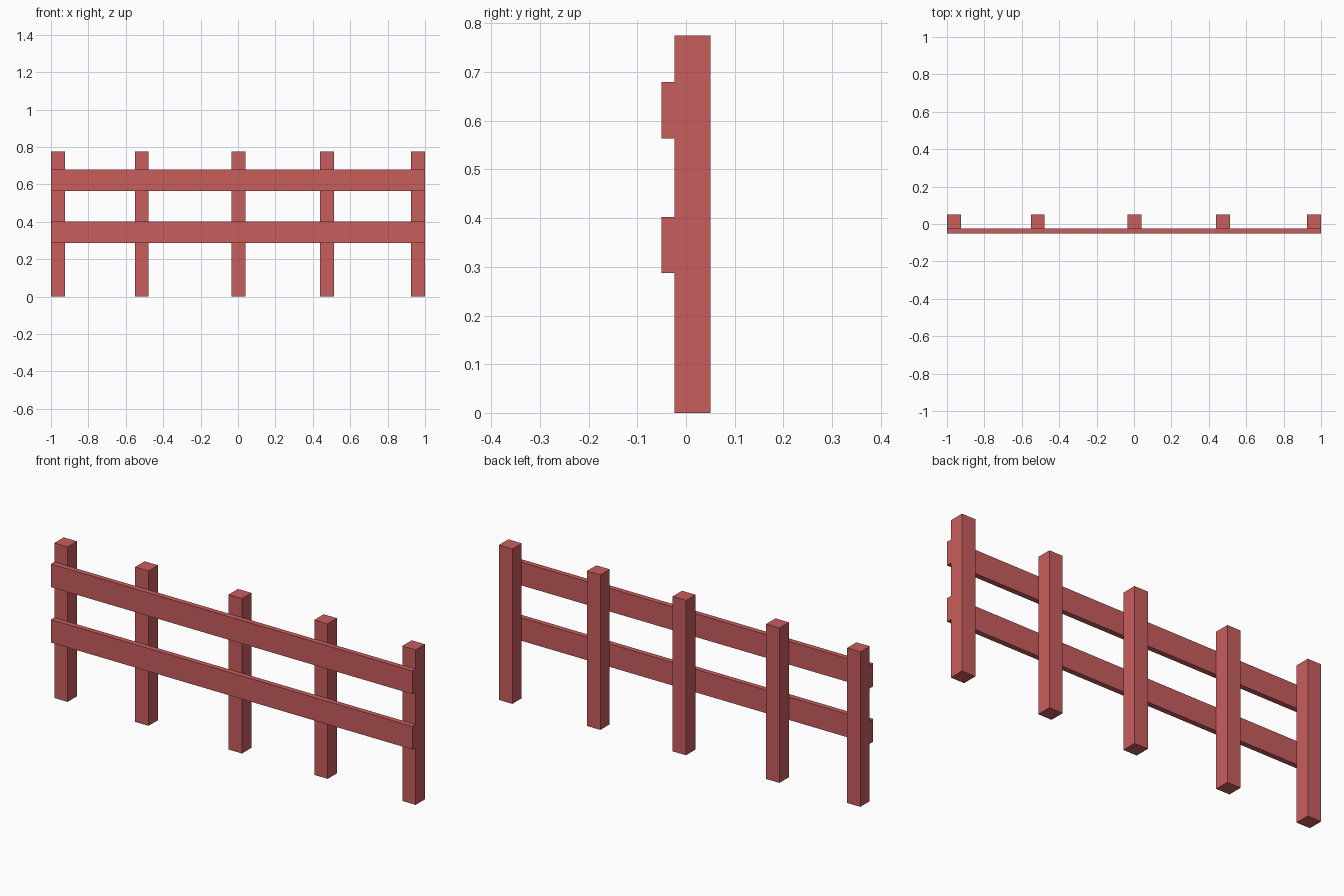
import bpy

if "Cube" in bpy.data.objects:
    bpy.data.objects.remove(bpy.data.objects["Cube"])

paint = bpy.data.materials.new("red_paint")
paint.diffuse_color = (0.58, 0.11, 0.11, 1.0)
paint.use_nodes = True
paint.node_tree.nodes["Principled BSDF"].inputs["Base Color"].default_value = paint.diffuse_color


def box(name, x, y, z):
    """Box spanning the (min, max) range on each axis."""
    bpy.ops.mesh.primitive_cube_add(size=1, location=[(a + b) / 2 for a, b in (x, y, z)])
    obj = bpy.context.object
    obj.name = name
    obj.scale = [b - a for a, b in (x, y, z)]
    bpy.ops.object.transform_apply(location=False, rotation=False, scale=True)
    obj.data.materials.append(paint)
    return obj


POST_W = 0.074
JOINT_Y = -0.024  # plane where rails meet the posts

# Upright posts, slightly unevenly spaced
for i, cx in enumerate((-0.963, -0.515, 0.002, 0.476, 0.963)):
    box(f"post_{i + 1}", (cx - POST_W / 2, cx + POST_W / 2), (JOINT_Y, 0.05), (0, 0.775))

# Horizontal rails on the front of the posts
for name, z in (("lower_rail", (0.287, 0.402)), ("upper_rail", (0.564, 0.68))):
    box(name, (-1, 1), (-0.05, JOINT_Y), z)
